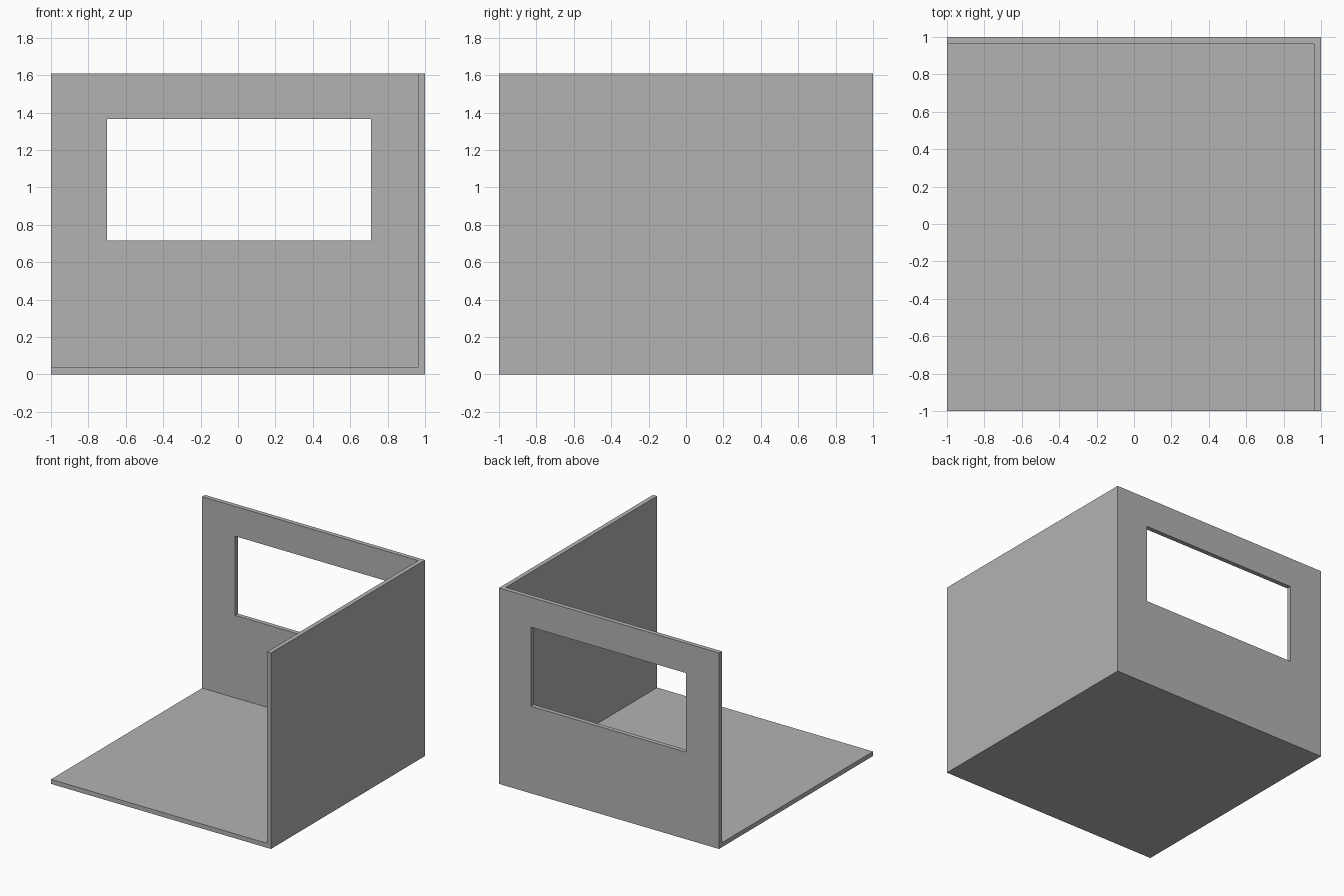
import bpy

if "Cube" in bpy.data.objects:
    bpy.data.objects.remove(bpy.data.objects["Cube"], do_unlink=True)

HEIGHT = 1.61
THICK = 0.037

# Plain grey finish for the whole room
grey = bpy.data.materials.new("plain grey")
grey.use_nodes = True
colour = (0.45, 0.45, 0.45, 1)
grey.diffuse_color = colour
grey.node_tree.nodes["Principled BSDF"].inputs["Base Color"].default_value = colour


def box(name, low, high):
    """Box spanning two opposite corners."""
    centre = [(a + b) / 2 for a, b in zip(low, high)]
    bpy.ops.mesh.primitive_cube_add(size=1, location=centre)
    ob = bpy.context.object
    ob.name = name
    ob.scale = [b - a for a, b in zip(low, high)]
    bpy.ops.object.transform_apply(location=True, rotation=False, scale=True)
    ob.data.materials.append(grey)
    return ob


def cut(target, cutter):
    """Subtract the cutter from the target, then discard it."""
    cutter.hide_render = True
    mod = target.modifiers.new("cut", "BOOLEAN")
    mod.operation = "DIFFERENCE"
    mod.solver = "EXACT"
    mod.object = cutter
    bpy.context.view_layer.objects.active = target
    bpy.ops.object.modifier_apply(modifier=mod.name)
    bpy.data.objects.remove(cutter, do_unlink=True)


# Floor, left wall and back wall as one solid, open at the front, right and top
room = box("room_shell", (-1, -1, 0), (1, 1, HEIGHT))
cut(room, box("interior_cutter", (-2, -2, THICK), (1 - THICK, 1 - THICK, 2)))

# Wide window opening through the back wall
cut(room, box("window_cutter", (-0.70, 0.8, 0.715), (0.71, 1.2, 1.365)))
